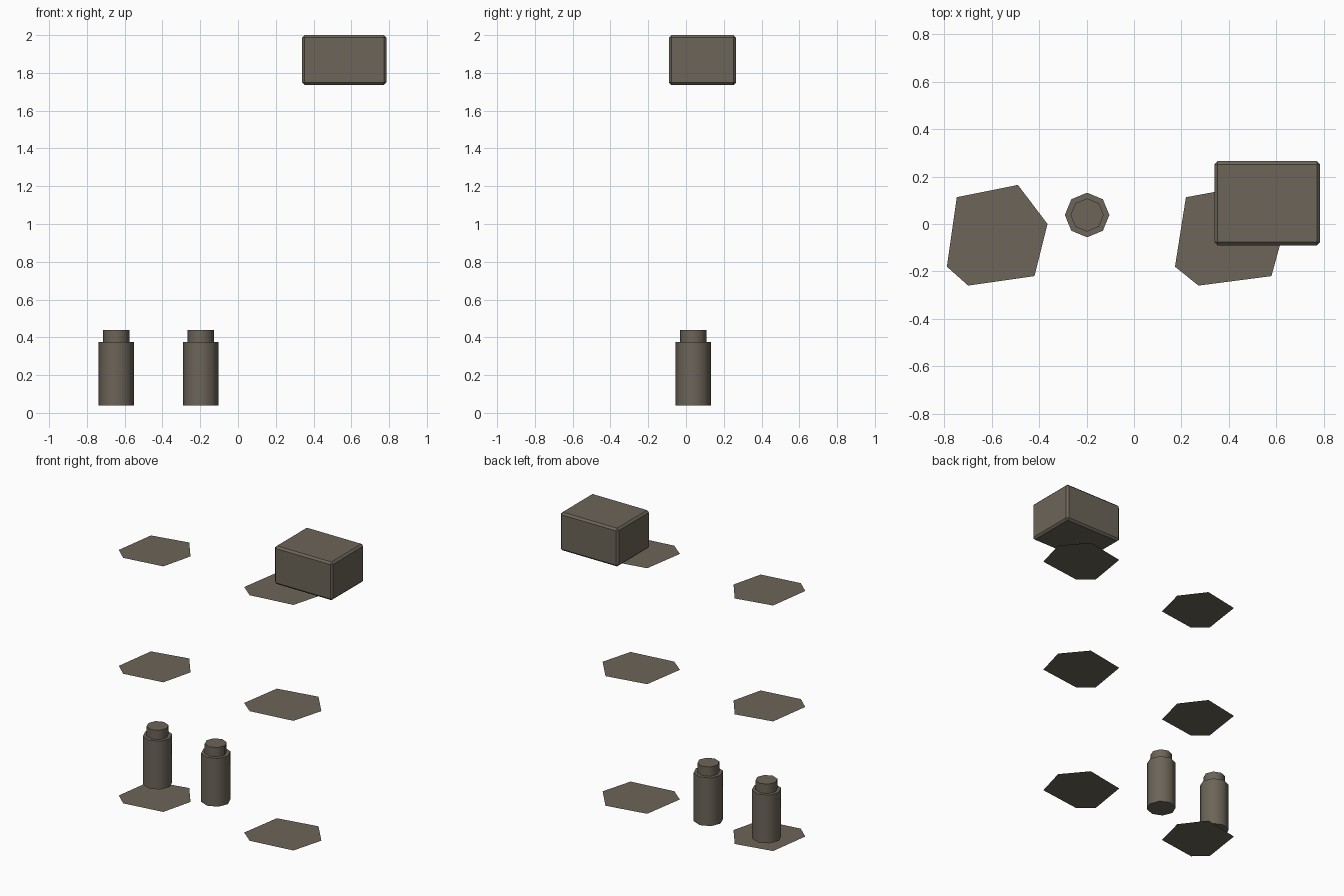
import bpy
import bmesh
import math

cube = bpy.data.objects.get("Cube")
if cube:
    bpy.data.objects.remove(cube, do_unlink=True)

COLOUR = (0.15, 0.128, 0.098, 1.0)
mat = bpy.data.materials.new("warm grey brown")
mat.use_nodes = True
mat.diffuse_color = COLOUR
mat.node_tree.nodes["Principled BSDF"].inputs["Base Color"].default_value = COLOUR


def add_object(name, bm, location):
    mesh = bpy.data.meshes.new(name)
    bm.to_mesh(mesh)
    bm.free()
    mesh.materials.append(mat)
    obj = bpy.data.objects.new(name, mesh)
    obj.location = location
    bpy.context.collection.objects.link(obj)
    return obj


# Irregular six-sided shelf outline, counter-clockwise from its left end
OUTLINE = [(0, -0.18), (0.09, -0.26), (0.37, -0.22),
           (0.425, 0), (0.30, 0.165), (0.042, 0.113)]


def add_shelf(name, x, stretch, z):
    bm = bmesh.new()
    bm.faces.new([bm.verts.new((px * stretch, py, 0)) for px, py in OUTLINE])
    add_object(name, bm, (x, 0, z))


# Eight-sided bottle: closed body with a narrower neck, revolved profile
def add_bottle(name, x):
    bm = bmesh.new()
    sides = 8
    rings = []
    for radius, z in [(0.094, 0), (0.094, 0.335), (0.07, 0.335), (0.07, 0.4)]:
        angles = [2 * math.pi * i / sides for i in range(sides)]
        rings.append([bm.verts.new((radius * math.cos(a), radius * math.sin(a), z))
                      for a in angles])
    for low, high in zip(rings, rings[1:]):
        for i in range(sides):
            j = (i + 1) % sides
            bm.faces.new((low[i], low[j], high[j], high[i]))
    bm.faces.new(rings[0][::-1])
    bm.faces.new(rings[-1])
    obj = add_object(name, bm, (x, 0.038, 0.04))
    bpy.ops.object.select_all(action='DESELECT')
    obj.select_set(True)
    bpy.context.view_layer.objects.active = obj
    bpy.ops.object.shade_smooth_by_angle(angle=math.radians(50))


# Three levels of shelves on each side
for level, z in (("lower", 0.0), ("middle", 0.9), ("upper", 1.705)):
    add_shelf(level + "_right_shelf", -0.79, 1.0, z)
    add_shelf(level + "_left_shelf", 0.173, 1.1, z)

# Two bottles
add_bottle("outer_bottle", -0.645)
add_bottle("inner_bottle", -0.198)

# Box with chamfered edges
bm = bmesh.new()
bmesh.ops.create_cube(bm, size=1)
bmesh.ops.scale(bm, vec=(0.445, 0.355, 0.265), verts=bm.verts)
box = add_object("box", bm, (0.5625, 0.0875, 1.8675))
bevel = box.modifiers.new("chamfer", 'BEVEL')
bevel.width = 0.013
bevel.segments = 1
